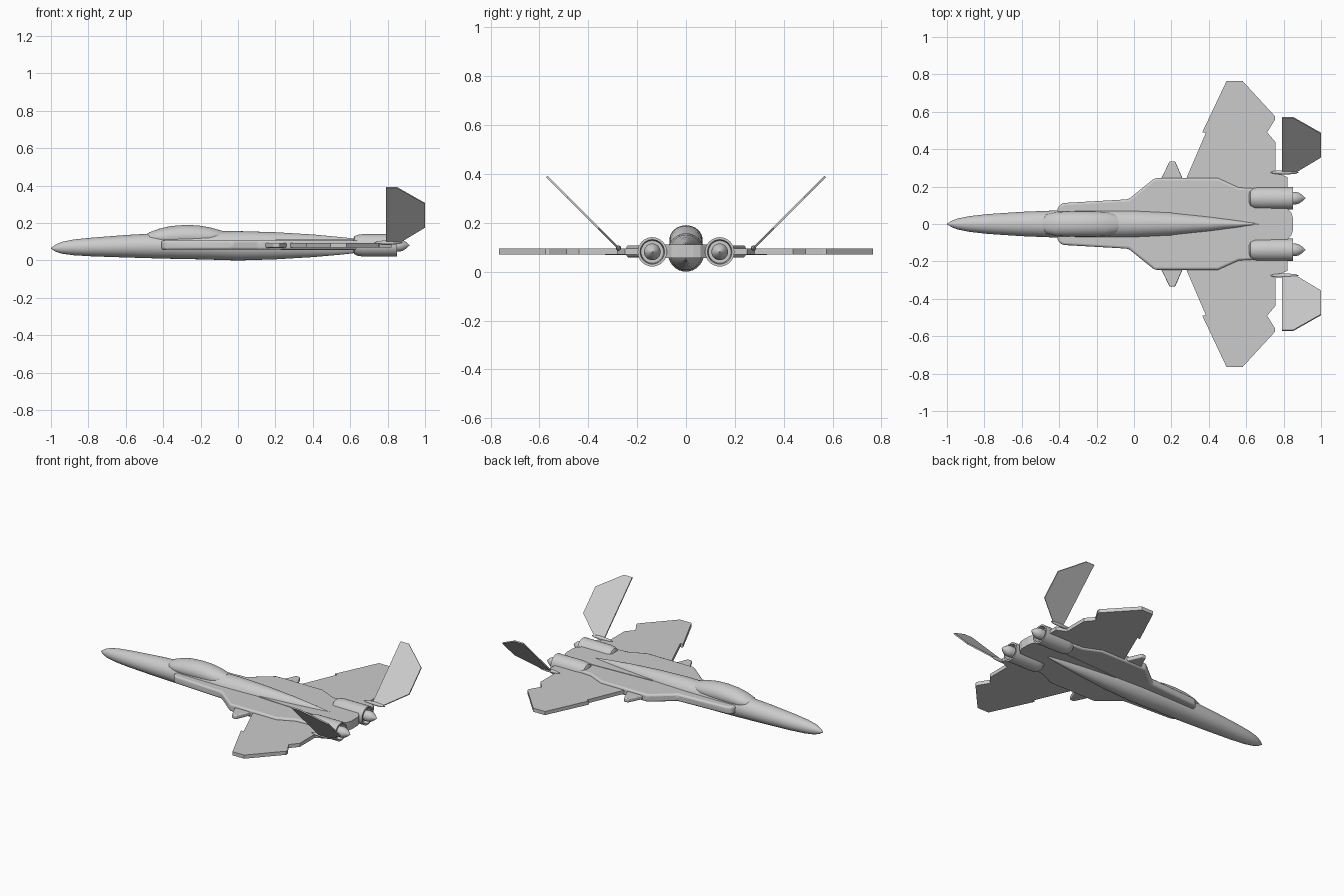
import bpy, bmesh, math
from mathutils import Vector

cube = bpy.data.objects.get("Cube")
if cube:
    bpy.data.objects.remove(cube)

grey = bpy.data.materials.new("light grey paint")
grey.use_nodes = True
grey.diffuse_color = (0.6, 0.6, 0.6, 1)
grey.node_tree.nodes["Principled BSDF"].inputs["Base Color"].default_value = (0.6, 0.6, 0.6, 1)


def finish(name, bm, smooth=True):
    bmesh.ops.recalc_face_normals(bm, faces=bm.faces)
    mesh = bpy.data.meshes.new(name)
    bm.to_mesh(mesh)
    bm.free()
    mesh.materials.append(grey)
    obj = bpy.data.objects.new(name, mesh)
    bpy.context.collection.objects.link(obj)
    bpy.ops.object.select_all(action='DESELECT')
    obj.select_set(True)
    bpy.context.view_layer.objects.active = obj
    if smooth:
        bpy.ops.object.shade_smooth_by_angle(angle=math.radians(35))
    return obj


def loft(name, sections, y=0.0, sides=32):
    """Skin elliptical sections (x, half width, bottom, top) along x."""
    bm = bmesh.new()
    rings = []
    for x, w, low, high in sections:
        zc, h = (low + high) / 2, (high - low) / 2
        rings.append([bm.verts.new((x, y + w * math.cos(t), zc + h * math.sin(t)))
                      for t in (math.tau * i / sides for i in range(sides))])
    for a, b in zip(rings, rings[1:]):
        for i in range(sides):
            j = (i + 1) % sides
            bm.faces.new((a[i], a[j], b[j], b[i]))
    bm.faces.new(rings[0])
    bm.faces.new(rings[-1])
    return finish(name, bm)


def round_sections(profile, zc):
    return [(x, r, zc - r, zc + r) for x, r in profile]


def slab(name, outline, low, high, bevel=0.0):
    """Extrude a top outline between two heights."""
    bm = bmesh.new()
    face = bm.faces.new([bm.verts.new((x, y, low)) for x, y in outline])
    geom = bmesh.ops.extrude_face_region(bm, geom=[face])["geom"]
    moved = [v for v in geom if isinstance(v, bmesh.types.BMVert)]
    bmesh.ops.translate(bm, verts=moved, vec=(0, 0, high - low))
    obj = finish(name, bm, smooth=bevel > 0)
    if bevel:
        mod = obj.modifiers.new("edge rounding", 'BEVEL')
        mod.width, mod.segments = bevel, 3
    return obj


def mirrored(half):
    return half + [(x, -y) for x, y in reversed(half)]


# Fuselage and canopy
loft("fuselage", [
    (-1.0, 0.002, 0.063, 0.067), (-0.975, 0.017, 0.047, 0.085), (-0.94, 0.03, 0.036, 0.1),
    (-0.88, 0.042, 0.028, 0.112), (-0.78, 0.053, 0.022, 0.122), (-0.6, 0.065, 0.016, 0.136),
    (-0.4, 0.073, 0.01, 0.148), (-0.2, 0.076, 0.006, 0.156), (0.0, 0.075, 0.0, 0.157),
    (0.2, 0.066, 0.006, 0.151), (0.4, 0.045, 0.018, 0.139), (0.55, 0.026, 0.031, 0.125),
    (0.67, 0.004, 0.045, 0.112)])
loft("canopy", [
    (-0.485, 0.03, 0.11, 0.143), (-0.47, 0.05, 0.09, 0.152), (-0.42, 0.063, 0.075, 0.17),
    (-0.36, 0.067, 0.07, 0.184), (-0.28, 0.068, 0.07, 0.19), (-0.21, 0.067, 0.07, 0.187),
    (-0.15, 0.064, 0.075, 0.177), (-0.1, 0.052, 0.09, 0.163), (-0.08, 0.035, 0.11, 0.157)])

# Blended body with side intakes, and the rounded tail deck between the engines
slab("blended_body", mirrored([
    (-0.41, 0.07), (-0.405, 0.095), (-0.38, 0.112), (-0.03, 0.132), (0.11, 0.245),
    (0.45, 0.245), (0.56, 0.195), (0.65, 0.19)]), 0.058, 0.108, 0.012)
slab("tail_deck", mirrored([(0.2, 0.066), (0.6, 0.086), (0.82, 0.083), (0.842, 0.06), (0.85, 0.03)]),
     0.055, 0.111)

# Wings run through the body as one plate
slab("wings", mirrored([
    (0.28, 0.245), (0.385, 0.49), (0.365, 0.49), (0.495, 0.765), (0.58, 0.765),
    (0.755, 0.575), (0.755, 0.56), (0.712, 0.49), (0.757, 0.437), (0.757, 0.28),
    (0.82, 0.25), (0.82, 0.08)]), 0.07, 0.094)

for side, s in (("left", -1), ("right", 1)):
    slab(side + "_canard", [(x, s * y) for x, y in (
        (0.14, 0.23), (0.19, 0.335), (0.22, 0.335), (0.265, 0.23))], 0.068, 0.094, 0.006)

    # Engine barrel with exhaust cone
    loft(side + "_engine", round_sections([
        (0.615, 0.035), (0.622, 0.048), (0.64, 0.056), (0.67, 0.06), (0.85, 0.06),
        (0.85, 0.05), (0.82, 0.046)], 0.081), s * 0.138)
    loft(side + "_exhaust_cone", round_sections([
        (0.8, 0.03), (0.86, 0.034), (0.88, 0.03), (0.9, 0.017), (0.916, 0.002)], 0.081), s * 0.138)

    # Canted tail fin and the pod at its root
    bm = bmesh.new()
    root = Vector((0, s * 0.28, 0.1))
    up = Vector((0, s, 1))
    face = bm.faces.new([bm.verts.new(root + up * h + Vector((x, 0, 0))) for x, h in (
        (0.79, 0), (0.87, 0), (1.0, 0.078), (1.0, 0.205), (0.85, 0.29), (0.79, 0.29))])
    fin = finish(side + "_tail_fin", bm, smooth=False)
    mod = fin.modifiers.new("thickness", 'SOLIDIFY')
    mod.thickness, mod.offset = 0.008, 0
    loft(side + "_fin_pod", round_sections([
        (0.73, 0.002), (0.75, 0.008), (0.785, 0.011), (0.825, 0.011), (0.86, 0.008),
        (0.88, 0.002)], 0.096), s * 0.276, 16)
